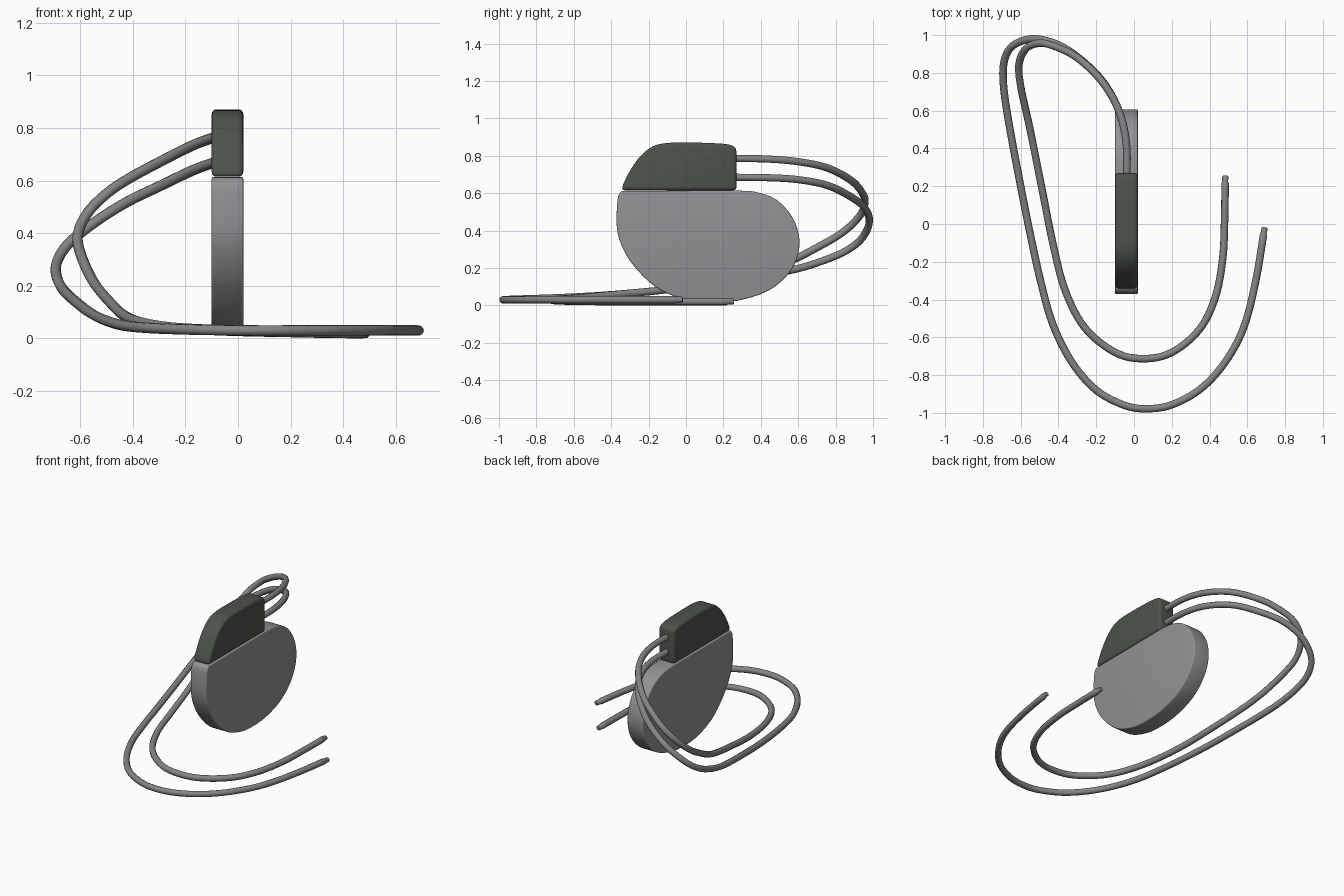
import bpy, bmesh
from mathutils import Vector

if "Cube" in bpy.data.objects:
    bpy.data.objects.remove(bpy.data.objects["Cube"])


def material(name, rgb):
    m = bpy.data.materials.new(name)
    m.diffuse_color = (*rgb, 1)
    m.use_nodes = True
    m.node_tree.nodes["Principled BSDF"].inputs["Base Color"].default_value = m.diffuse_color
    return m


case_grey = material("case grey", (0.29, 0.285, 0.295))
header_green = material("dark green grey", (0.075, 0.085, 0.07))
lead_grey = material("lead grey", (0.24, 0.235, 0.24))


def smooth(points, steps=6):
    """Catmull-Rom samples through an open run of points."""
    pts = [Vector(p) for p in points]
    pts = [2 * pts[0] - pts[1]] + pts + [2 * pts[-1] - pts[-2]]
    out = []
    for a, b, c, d in zip(pts, pts[1:], pts[2:], pts[3:]):
        for i in range(steps):
            t = i / steps
            out.append(0.5 * (2 * b + (c - a) * t + (2 * a - 5 * b + 4 * c - d) * t ** 2
                              + (3 * b - a - 3 * c + d) * t ** 3))
    return out + [pts[-2]]


def slab(name, outline, x0, x1, bevel, mat):
    """Outline in (y, z) extruded along x with rounded rims."""
    bm = bmesh.new()
    face = bm.faces.new([bm.verts.new((x0, p[0], p[1])) for p in outline])
    ext = bmesh.ops.extrude_face_region(bm, geom=[face])
    moved = [v for v in ext["geom"] if isinstance(v, bmesh.types.BMVert)]
    bmesh.ops.translate(bm, verts=moved, vec=(x1 - x0, 0, 0))
    bmesh.ops.recalc_face_normals(bm, faces=bm.faces)
    me = bpy.data.meshes.new(name)
    bm.to_mesh(me)
    bm.free()
    me.materials.append(mat)
    ob = bpy.data.objects.new(name, me)
    bpy.context.collection.objects.link(ob)
    mod = ob.modifiers.new("rounded rim", 'BEVEL')
    mod.width, mod.segments = bevel, 4
    mod.limit_method, mod.angle_limit = 'ANGLE', 0.7
    bpy.context.view_layer.objects.active = ob
    ob.select_set(True)
    bpy.ops.object.modifier_apply(modifier=mod.name)
    bpy.ops.object.shade_smooth_by_angle(angle=0.7)
    ob.select_set(False)


def lead(name, path, radius):
    """Flexible round cable with a slightly thinner tip."""
    cu = bpy.data.curves.new(name, 'CURVE')
    cu.dimensions = '3D'
    cu.bevel_depth, cu.bevel_resolution, cu.use_fill_caps = radius, 3, True
    pts = smooth(path)
    # Thin tip: a short step down just before the end
    end, d = pts[-1], (pts[-1] - pts[-2]).normalized()
    pts = [p for p in pts if (p - end).length > 0.05]
    pts += [end - d * 0.04, end - d * 0.035, end - d * 0.006, end]
    sp = cu.splines.new('POLY')
    sp.points.add(len(pts) - 1)
    for i, (q, p) in enumerate(zip(sp.points, pts)):
        q.co = (*p, 1)
        k = len(pts) - i
        q.radius = 0.6 if k == 1 else 0.82 if k <= 3 else 1
    sp.use_smooth = True
    cu.materials.append(lead_grey)
    ob = bpy.data.objects.new(name, cu)
    bpy.context.collection.objects.link(ob)
    bpy.context.view_layer.objects.active = ob
    ob.select_set(True)
    bpy.ops.object.convert(target='MESH')
    bpy.ops.object.shade_smooth_by_angle(angle=0.7)
    bpy.context.object.select_set(False)


# Flat rounded case
case = smooth([(-0.345, 0.612), (-0.365, 0.57), (-0.37, 0.42), (-0.34, 0.31), (-0.27, 0.2),
               (-0.15, 0.09), (0, 0.03), (0.14, 0.015), (0.3, 0.03), (0.46, 0.09),
               (0.57, 0.2), (0.607, 0.33), (0.575, 0.46), (0.49, 0.56), (0.38, 0.605),
               (0.28, 0.614)], 5)
slab("case", case, -0.1, 0.02, 0.022, case_grey)

# Connector header with sloped nose
header = ([(-0.345, 0.615), (0.27, 0.615)]
          + smooth([(0.27, 0.82), (0.263, 0.843), (0.235, 0.858), (0.17, 0.866), (0, 0.871),
                    (-0.12, 0.866), (-0.19, 0.843), (-0.255, 0.785), (-0.305, 0.71),
                    (-0.335, 0.65)], 4))
slab("header", header, -0.1, 0.02, 0.018, header_green)

# Two looping leads
lead("inner_lead", [
    (-0.04, 0.2, 0.785), (-0.04, 0.42, 0.783), (-0.08, 0.6, 0.768), (-0.17, 0.755, 0.735),
    (-0.3, 0.88, 0.67), (-0.42, 0.94, 0.605), (-0.5, 0.957, 0.55), (-0.57, 0.93, 0.48),
    (-0.608, 0.85, 0.4), (-0.6, 0.73, 0.325), (-0.55, 0.5, 0.215), (-0.48, 0.15, 0.13),
    (-0.43, -0.1, 0.085), (-0.365, -0.35, 0.06), (-0.26, -0.55, 0.042), (-0.1, -0.68, 0.032),
    (0.05, -0.713, 0.027), (0.2, -0.68, 0.024), (0.345, -0.56, 0.021), (0.43, -0.39, 0.02),
    (0.47, -0.18, 0.02), (0.48, 0.04, 0.02), (0.483, 0.257, 0.02)], 0.02)
lead("outer_lead", [
    (-0.04, 0.2, 0.685), (-0.04, 0.42, 0.683), (-0.08, 0.6, 0.672), (-0.17, 0.76, 0.64),
    (-0.3, 0.885, 0.578), (-0.42, 0.957, 0.52), (-0.54, 0.98, 0.445), (-0.64, 0.945, 0.365),
    (-0.685, 0.87, 0.3), (-0.692, 0.75, 0.245), (-0.665, 0.55, 0.185), (-0.6, 0.2, 0.125),
    (-0.55, -0.05, 0.09), (-0.495, -0.3, 0.065), (-0.43, -0.53, 0.048), (-0.33, -0.73, 0.039),
    (-0.2, -0.88, 0.034), (-0.05, -0.96, 0.031), (0.07, -0.978, 0.03), (0.2, -0.957, 0.03),
    (0.35, -0.875, 0.03), (0.48, -0.735, 0.03), (0.58, -0.55, 0.03), (0.645, -0.3, 0.03),
    (0.692, -0.017, 0.03)], 0.02)
